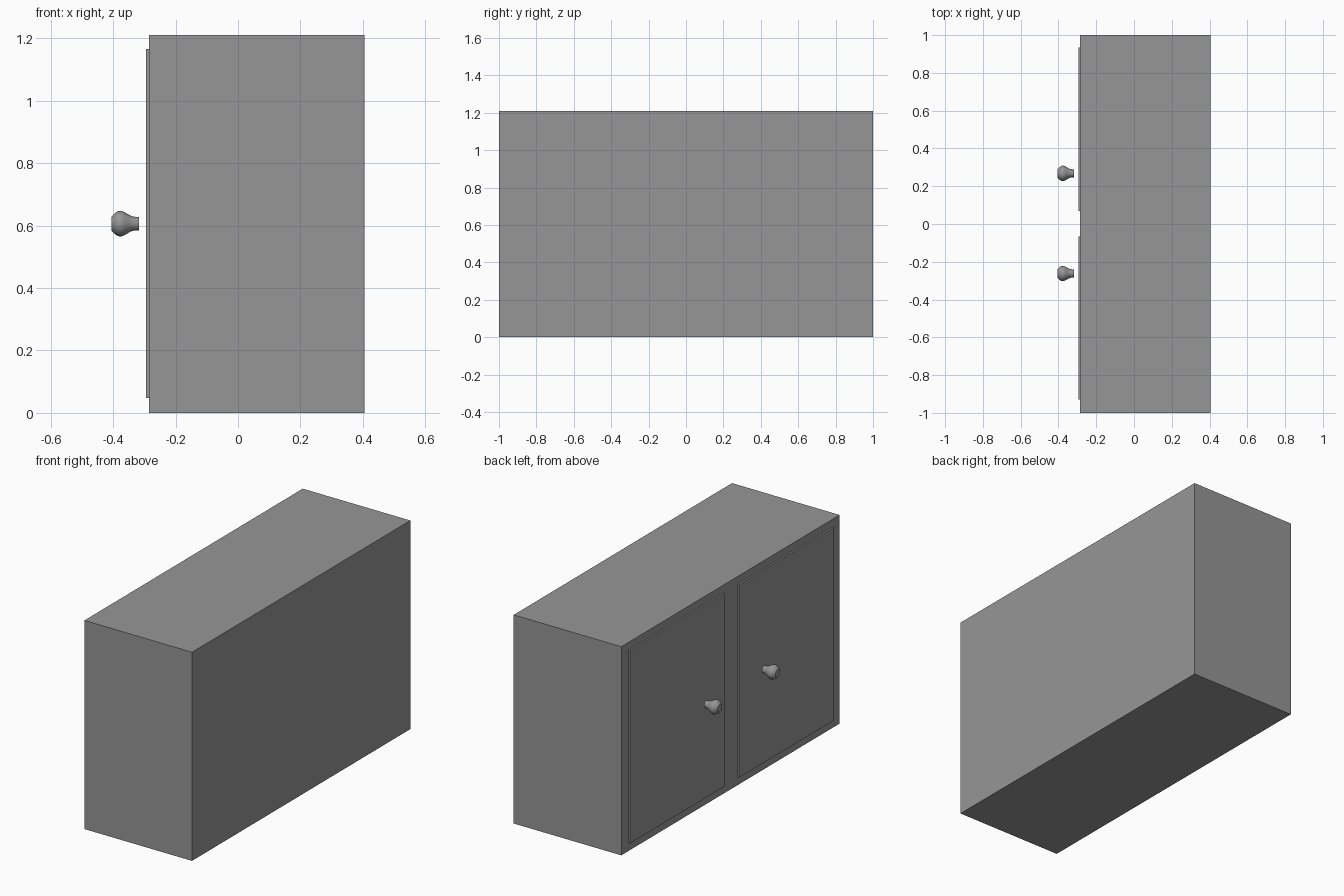
import bpy
import bmesh
from math import radians
from mathutils import Matrix, Vector

old = bpy.data.objects.get("Cube")
if old:
    bpy.data.objects.remove(old, do_unlink=True)

# Single grey finish
grey = bpy.data.materials.new("grey_paint")
grey.use_nodes = True
colour = (0.305, 0.305, 0.305, 1)
grey.diffuse_color = colour
grey.node_tree.nodes["Principled BSDF"].inputs["Base Color"].default_value = colour


def finish(bm, name):
    bmesh.ops.recalc_face_normals(bm, faces=bm.faces)
    mesh = bpy.data.meshes.new(name)
    bm.to_mesh(mesh)
    bm.free()
    mesh.materials.append(grey)
    obj = bpy.data.objects.new(name, mesh)
    bpy.context.collection.objects.link(obj)
    return obj


def box(name, low, high):
    low, high = Vector(low), Vector(high)
    bm = bmesh.new()
    place = Matrix.Translation((low + high) / 2) @ Matrix.Diagonal((high - low).to_4d())
    bmesh.ops.create_cube(bm, size=1, matrix=place)
    return finish(bm, name)


def knob(name, y, z):
    # Turned profile: distance along x, radius
    profile = [(-.405, 0), (-.405, .022), (-.395, .033), (-.384, .040), (-.374, .041),
               (-.364, .037), (-.350, .029), (-.338, .023), (-.317, .021), (-.317, 0)]
    bm = bmesh.new()
    verts = [bm.verts.new((x, y + r, z)) for x, r in profile]
    edges = [bm.edges.new(pair) for pair in zip(verts, verts[1:])]
    bmesh.ops.spin(bm, geom=verts + edges, cent=(0, y, z), axis=(1, 0, 0),
                   angle=radians(360), steps=24, use_duplicate=False)
    bmesh.ops.remove_doubles(bm, verts=bm.verts, dist=.0005)
    obj = finish(bm, name)
    bpy.ops.object.select_all(action='DESELECT')
    obj.select_set(True)
    bpy.context.view_layer.objects.active = obj
    bpy.ops.object.shade_smooth_by_angle(angle=radians(40))
    return obj


# Carcass
box("cabinet_body", (-.285, -1, 0), (.405, 1, 1.21))

# Doors and their knobs on the -x side
for side, y0, y1, knob_y in (("far", .07, .935, .268), ("near", -.93, -.065, -.262)):
    box(side + "_door", (-.295, y0, .047), (-.285, y1, 1.165))
    knob(side + "_knob", knob_y, .606)
